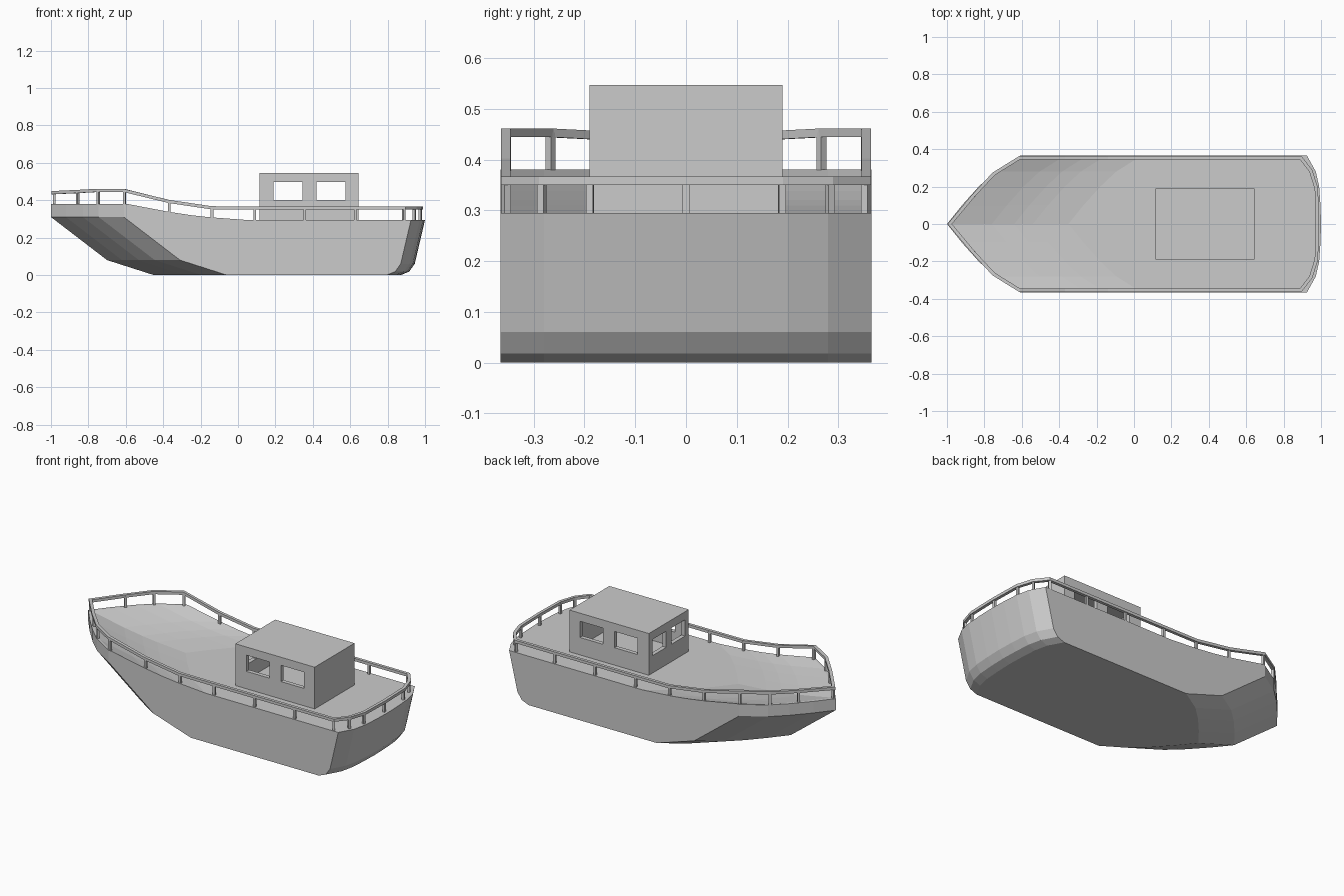
import bpy, bmesh, math
from mathutils import Vector

if "Cube" in bpy.data.objects:
    bpy.data.objects.remove(bpy.data.objects["Cube"])

grey = bpy.data.materials.new("plain grey")
grey.diffuse_color = (0.6, 0.6, 0.6, 1)
grey.use_nodes = True
grey.node_tree.nodes["Principled BSDF"].inputs["Base Color"].default_value = grey.diffuse_color


def make(name, bm):
    bmesh.ops.recalc_face_normals(bm, faces=bm.faces)
    me = bpy.data.meshes.new(name)
    bm.to_mesh(me)
    bm.free()
    me.materials.append(grey)
    ob = bpy.data.objects.new(name, me)
    bpy.context.collection.objects.link(ob)
    return ob


def add_box(bm, lo, hi, angle=0.0):
    lo, hi = Vector(lo), Vector(hi)
    vs = bmesh.ops.create_cube(bm, size=1)["verts"]
    size, mid = hi - lo, (lo + hi) / 2
    ca, sa = math.cos(angle), math.sin(angle)
    for v in vs:
        x, y, z = (v.co[i] * size[i] for i in range(3))
        v.co = mid + Vector((x * ca - y * sa, x * sa + y * ca, z))


def box(name, lo, hi):
    bm = bmesh.new()
    add_box(bm, lo, hi)
    return make(name, bm)


# Hull: a lengthwise profile swept across the beam, bent back at bow and stern
half = [(0, 0, 0), (0.1, 0.08, 0.003), (0.2, 0.17, 0.01),
        (0.28, 0.255, 0.028), (0.365, 0.39, 0.075)]   # y, bow shift, stern shift
stations = [(-y, b, s) for y, b, s in reversed(half[1:])] + half
bow = [(-0.45, 0), (-0.70, 0.08), (-1.0, 0.31), (-1.0, 0.38),
       (-0.98, 0.38), (-0.76, 0.338), (-0.64, 0.32), (-0.54, 0.309), (-0.35, 0.295)]
stern = [(1.0, 0.295), (0.945, 0.06), (0.915, 0.018), (0.87, 0)]
bm = bmesh.new()
rows = []
for y, b, s in stations:
    rows.append([bm.verts.new((x + b, y, z)) for x, z in bow] +
                [bm.verts.new((x - s, y, z)) for x, z in stern])
n = len(rows[0])
for r0, r1 in zip(rows, rows[1:]):
    for i in range(n):
        j = (i + 1) % n
        bm.faces.new((r0[i], r0[j], r1[j], r1[i]))
bm.faces.new(rows[0])
bm.faces.new(rows[-1])
make("hull", bm)

# Rail path: x, y, rail top, deck height
side = [(-0.985, 0, 0.449, 0.38), (-0.86, 0.15, 0.455, 0.38), (-0.75, 0.268, 0.461, 0.38),
        (-0.61, 0.355, 0.461, 0.38), (-0.37, 0.355, 0.402, 0.338), (-0.14, 0.355, 0.368, 0.307),
        (0.09, 0.355, 0.367, 0.295), (0.36, 0.355, 0.367, 0.295), (0.63, 0.355, 0.367, 0.295),
        (0.89, 0.355, 0.367, 0.295), (0.945, 0.285, 0.367, 0.295), (0.975, 0.19, 0.367, 0.295),
        (0.98, 0, 0.367, 0.295)]
path = side + [(x, -y, t, d) for x, y, t, d in reversed(side[1:-1])]
count = len(path)
W, H = 0.009, 0.017

# Handrail with mitred corners, and a post at each point
bm = bmesh.new()
posts = bmesh.new()
rings = []
for k, (x, y, top, deck) in enumerate(path):
    p = Vector((x, y))
    d0 = (p - Vector(path[k - 1][:2])).normalized()
    d1 = (Vector(path[(k + 1) % count][:2]) - p).normalized()
    t = (d0 + d1).normalized()
    nrm = Vector((-t.y, t.x))
    w = W / max(t.dot(d1), 0.6)
    rings.append([bm.verts.new((x + nrm.x * a * w, y + nrm.y * a * w, top - h))
                  for a, h in ((1, 0), (-1, 0), (-1, H), (1, H))])
    c = p - p.normalized() * 0.003
    add_box(posts, (c.x - 0.007, c.y - 0.007, deck - 0.006),
            (c.x + 0.007, c.y + 0.007, top - 0.008), math.atan2(t.y, t.x))
for k in range(count):
    a, b = rings[k], rings[(k + 1) % count]
    for i in range(4):
        j = (i + 1) % 4
        bm.faces.new((a[i], a[j], b[j], b[i]))
make("handrail", bm)
make("rail_posts", posts)

# Cabin: hollow box with side and forward windows cut through
cabin = box("cabin", (0.115, -0.19, 0.29), (0.645, 0.19, 0.547))
cutters = [box("cabin_room_cutter", (0.14, -0.165, 0.31), (0.62, 0.165, 0.522))]
for x in (0.19, 0.42):
    cutters.append(box("side_window_cutter", (x, -0.3, 0.40), (x + 0.155, 0.3, 0.498)))
for y in (-0.155, 0.025):
    cutters.append(box("forward_window_cutter", (0.05, y, 0.40), (0.17, y + 0.13, 0.498)))
for c in cutters:
    m = cabin.modifiers.new("cut", "BOOLEAN")
    m.operation, m.solver, m.object = "DIFFERENCE", "EXACT", c
    c.hide_render = True
    c.hide_viewport = True
